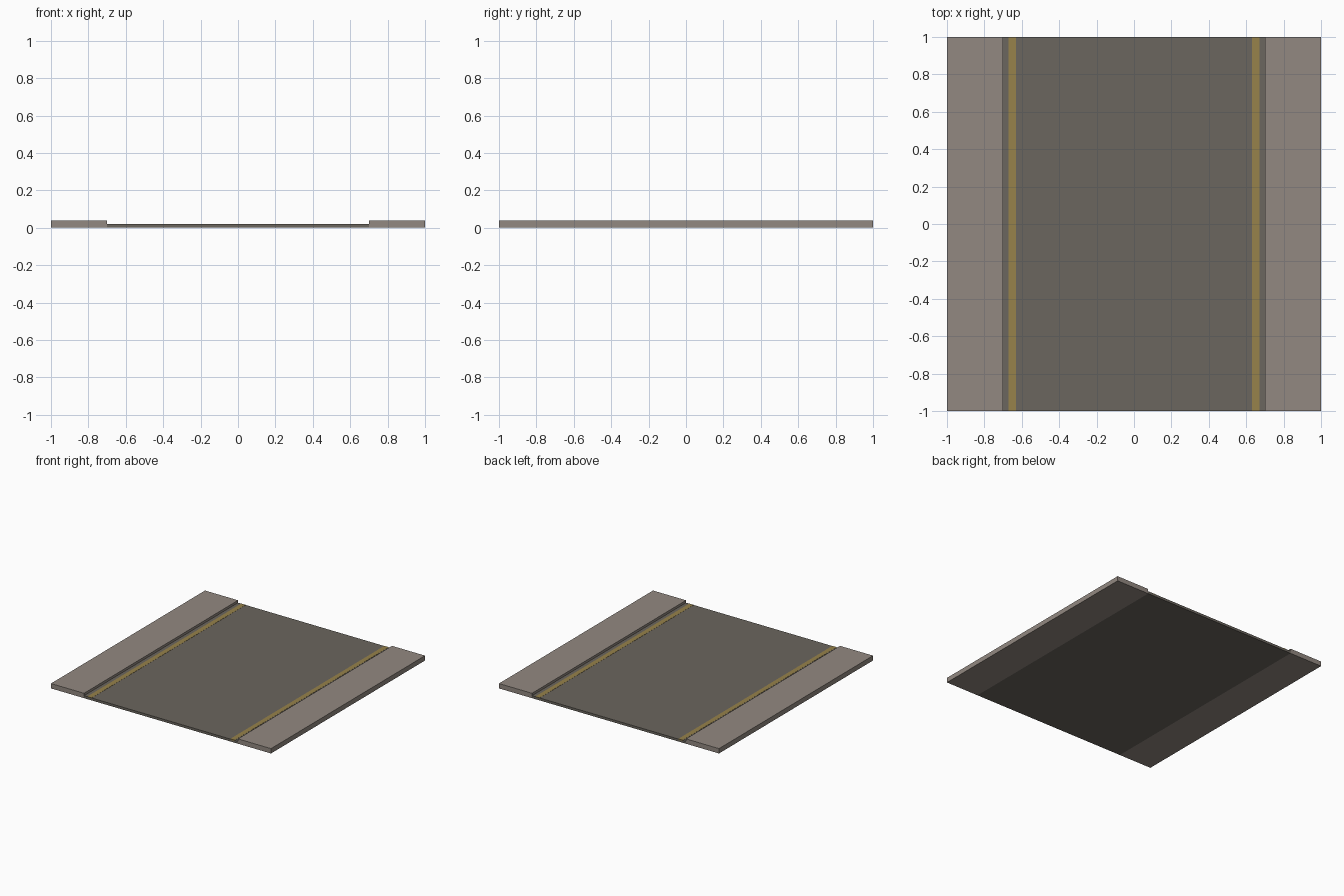
import bpy

if "Cube" in bpy.data.objects:
    bpy.data.objects.remove(bpy.data.objects["Cube"])


def material(name, rgb):
    m = bpy.data.materials.new(name)
    m.diffuse_color = (*rgb, 1)
    m.use_nodes = True
    m.node_tree.nodes["Principled BSDF"].inputs["Base Color"].default_value = m.diffuse_color
    return m


def box(name, x0, x1, z0, z1, mat):
    # Full-length slab running along y
    bpy.ops.mesh.primitive_cube_add(size=1, location=((x0 + x1) / 2, 0, (z0 + z1) / 2))
    o = bpy.context.object
    o.name = name
    o.scale = (x1 - x0, 2, z1 - z0)
    bpy.ops.object.transform_apply(location=True, scale=True)
    o.data.materials.append(mat)
    return o


asphalt = material("asphalt grey", (0.147, 0.133, 0.112))
paving = material("paving grey", (0.29, 0.25, 0.22))
yellow = material("line yellow", (0.31, 0.225, 0.07))

# Road bed
box("road", -0.70, 0.70, 0, 0.02, asphalt)

# Raised pavements and painted edge lines on both sides
for side, s in (("left", -1), ("right", 1)):
    a, b = sorted((s * 0.70, s * 1.0))
    box(side + "_pavement", a, b, 0, 0.04, paving)
    a, b = sorted((s * 0.63, s * 0.67))
    box(side + "_edge_line", a, b, 0.0125, 0.0212, yellow)
